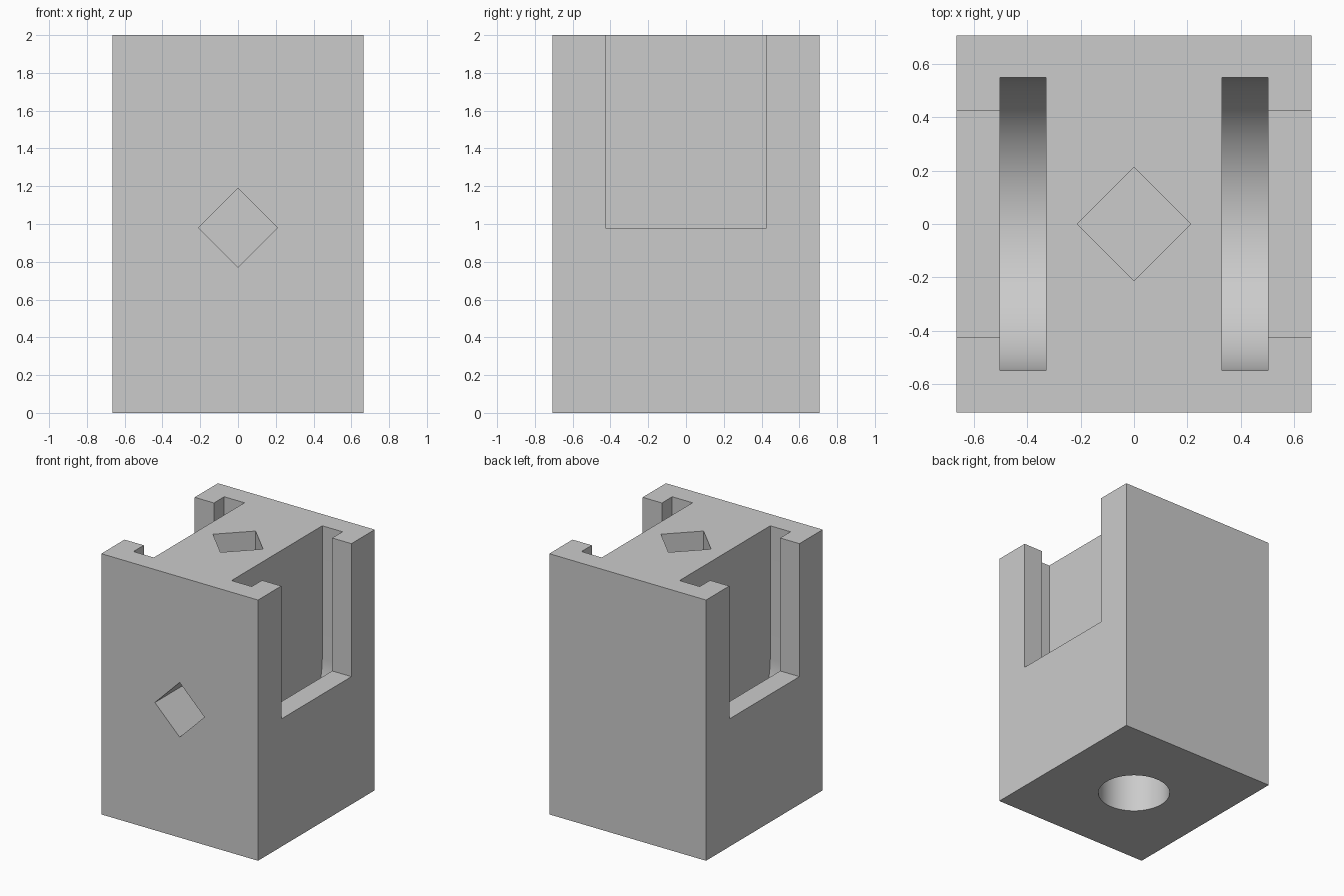
import bpy
import bmesh
from math import cos, sin, pi
from mathutils import Matrix, Vector

if "Cube" in bpy.data.objects:
    bpy.data.objects.remove(bpy.data.objects["Cube"], do_unlink=True)

HALF_X, HALF_Y, HEIGHT = 0.665, 0.707, 2.0
SLOT_R, FLOOR_Z = 0.55, 0.98

grey = bpy.data.materials.new("plain grey")
grey.use_nodes = True
grey.diffuse_color = (0.6, 0.6, 0.6, 1)
grey.node_tree.nodes["Principled BSDF"].inputs["Base Color"].default_value = (0.6, 0.6, 0.6, 1)


def prism(name, profile, sweep):
    """Extrude a closed profile of 3D points along a vector."""
    bm = bmesh.new()
    face = bm.faces.new([bm.verts.new(p) for p in profile])
    moved = bmesh.ops.extrude_face_region(bm, geom=[face])["geom"]
    bmesh.ops.translate(bm, vec=Vector(sweep),
                        verts=[v for v in moved if isinstance(v, bmesh.types.BMVert)])
    bmesh.ops.recalc_face_normals(bm, faces=bm.faces)
    mesh = bpy.data.meshes.new(name)
    bm.to_mesh(mesh)
    bm.free()
    mesh.materials.append(grey)
    obj = bpy.data.objects.new(name, mesh)
    bpy.context.collection.objects.link(obj)
    return obj


def box(name, x0, x1, y0, y1, z0, z1):
    profile = [(x0, y0, z0), (x1, y0, z0), (x1, y1, z0), (x0, y1, z0)]
    return prism(name, profile, (0, 0, z1 - z0))


def ring(radius, sides):
    angles = [2 * pi * i / sides for i in range(sides)]
    return [Vector((radius * cos(a), radius * sin(a), 0)) for a in angles]


# Solid block
block = box("holder_block", -HALF_X, HALF_X, -HALF_Y, HALF_Y, 0, HEIGHT)
cutters = []

# Round-bottomed slots and the side windows opening into them
steps = 48
arc = [(SLOT_R * cos(pi + pi * i / steps), FLOOR_Z + SLOT_R * sin(pi + pi * i / steps))
       for i in range(steps + 1)]
outline = [(-SLOT_R, HEIGHT + 0.1)] + arc + [(SLOT_R, HEIGHT + 0.1)]
for side, label in ((1, "left"), (-1, "right")):
    cutters.append(prism(label + "_slot_cutter",
                         [(side * 0.33, y, z) for y, z in outline], (side * 0.172, 0, 0)))
    x0, x1 = sorted((side * 0.42, side * 0.8))
    cutters.append(box(label + "_window_cutter", x0, x1, -0.425, 0.425, FLOOR_Z, HEIGHT + 0.1))

# Diamond sockets in the top and front
cutters.append(prism("top_socket_cutter",
                     [p + Vector((0, 0, HEIGHT - 0.42)) for p in ring(0.213, 4)], (0, 0, 0.6)))
upright = Matrix.Rotation(pi / 2, 3, "X")
cutters.append(prism("front_socket_cutter",
                     [upright @ p + Vector((0, -HALF_Y + 0.42, FLOOR_Z)) for p in ring(0.21, 4)],
                     (0, -0.6, 0)))

# Round hole in the base
cutters.append(prism("base_hole_cutter",
                     [p + Vector((0, 0, -0.1)) for p in ring(0.255, 64)], (0, 0, 0.52)))

# Cut everything out of the block
bpy.context.view_layer.objects.active = block
for cutter in cutters:
    cutter.hide_render = True
    mod = block.modifiers.new(cutter.name, "BOOLEAN")
    mod.operation = "DIFFERENCE"
    mod.solver = "EXACT"
    mod.object = cutter
    bpy.ops.object.modifier_apply(modifier=mod.name)
    bpy.data.objects.remove(cutter, do_unlink=True)

# Smooth only the curved walls
bpy.ops.object.select_all(action="DESELECT")
block.select_set(True)
bpy.ops.object.shade_smooth_by_angle(angle=pi / 6)
